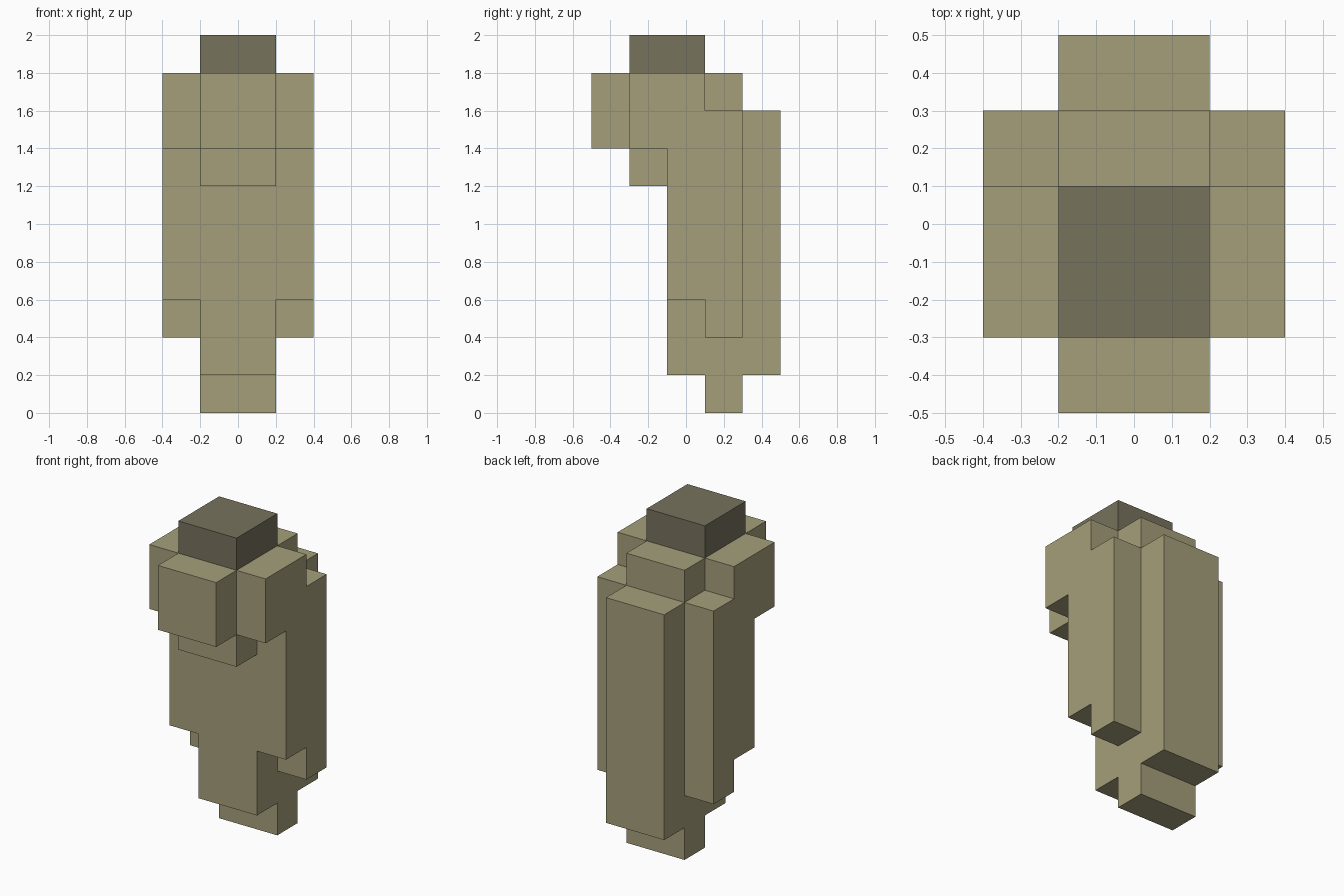
import bpy, bmesh

cube = bpy.data.objects.get("Cube")
if cube:
    bpy.data.objects.remove(cube, do_unlink=True)


def material(name, rgb):
    m = bpy.data.materials.new(name)
    m.use_nodes = True
    col = (*rgb, 1.0)
    m.diffuse_color = col
    bsdf = next(n for n in m.node_tree.nodes if n.type == 'BSDF_PRINCIPLED')
    bsdf.inputs["Base Color"].default_value = col
    bsdf.inputs["Roughness"].default_value = 0.9
    return m


def slab(name, profile, x0, x1, mat):
    """Extrude a (y, z) side profile from x0 to x1."""
    bm = bmesh.new()
    face = bm.faces.new([bm.verts.new((x0, y, z)) for y, z in profile])
    new = bmesh.ops.extrude_face_region(bm, geom=[face])["geom"]
    bmesh.ops.translate(bm, vec=(x1 - x0, 0, 0),
                        verts=[v for v in new if isinstance(v, bmesh.types.BMVert)])
    bmesh.ops.recalc_face_normals(bm, faces=bm.faces)
    me = bpy.data.meshes.new(name)
    bm.to_mesh(me)
    bm.free()
    me.materials.append(mat)
    ob = bpy.data.objects.new(name, me)
    bpy.context.scene.collection.objects.link(ob)
    return ob


khaki = material("khaki", (0.376, 0.347, 0.195))
dark = material("dark olive", (0.184, 0.168, 0.107))

# Central body: stepped front, back ridge and foot
core = [(-0.5, 1.4), (-0.3, 1.4), (-0.3, 1.2), (-0.1, 1.2), (-0.1, 0.2),
        (0.1, 0.2), (0.1, 0.0), (0.3, 0.0), (0.3, 0.2), (0.5, 0.2),
        (0.5, 1.6), (0.3, 1.6), (0.3, 1.8), (-0.5, 1.8)]
slab("body_core", core, -0.2, 0.2, khaki)

# Side slabs, one each side
side = [(-0.3, 1.4), (-0.1, 1.4), (-0.1, 0.6), (0.1, 0.6), (0.1, 0.4),
        (0.3, 0.4), (0.3, 1.6), (0.1, 1.6), (0.1, 1.8), (-0.3, 1.8)]
for label, s in (("left", 1), ("right", -1)):
    slab(label + "_side", side, 0.2 * s, 0.4 * s, khaki)

# Dark block on top
slab("top_cap", [(-0.3, 1.8), (0.1, 1.8), (0.1, 2.0), (-0.3, 2.0)], -0.2, 0.2, dark)
